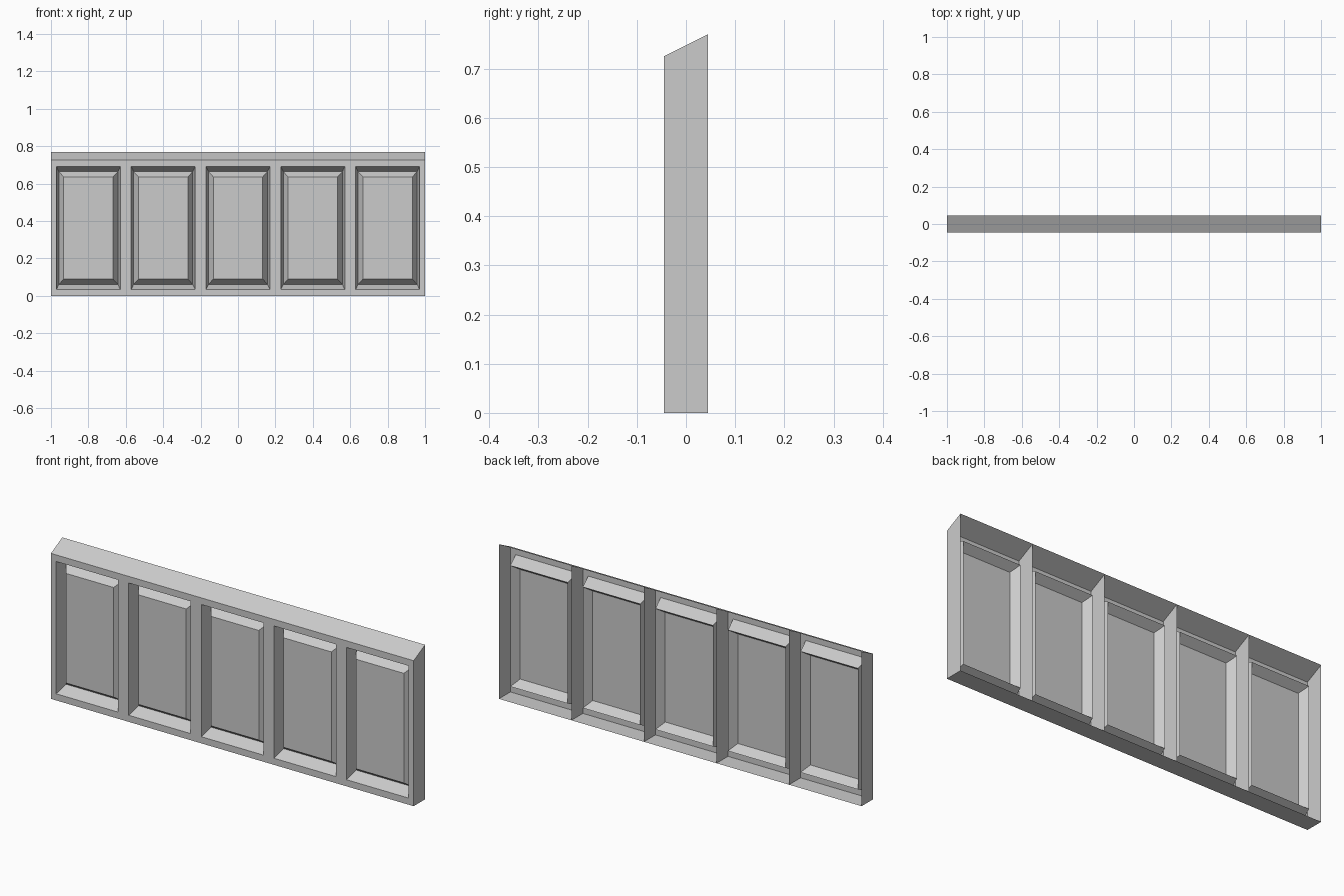
import bpy, bmesh

if "Cube" in bpy.data.objects:
    bpy.data.objects.remove(bpy.data.objects["Cube"])

FRONT, BACK = -0.045, 0.045
Z_FRONT, Z_BACK = 0.725, 0.77
TILE, COUNT = 0.4, 5


def make_object(name, bm):
    bmesh.ops.remove_doubles(bm, verts=bm.verts, dist=1e-5)
    mesh = bpy.data.meshes.new(name)
    bm.to_mesh(mesh)
    bm.free()
    obj = bpy.data.objects.new(name, mesh)
    bpy.context.collection.objects.link(obj)
    return obj


def face(bm, points):
    return bm.faces.new([bm.verts.new(p) for p in points])


def loop(cx, half, y, z0, z1):
    # counter-clockwise rectangle as seen from the front
    return [(cx - half, y, z0), (cx + half, y, z0), (cx + half, y, z1), (cx - half, y, z1)]


# Front sheet: frame, V-shaped groove and raised field for each bay
bm = bmesh.new()
for i in range(COUNT):
    cx = (i - (COUNT - 1) / 2) * TILE
    loops = [
        loop(cx, TILE / 2, FRONT, 0, Z_FRONT),         # bay edge
        loop(cx, 0.171, FRONT, 0.033, 0.692),          # opening
        loop(cx, 0.158, FRONT + 0.06, 0.061, 0.664),   # groove bottom
        loop(cx, 0.132, FRONT + 0.02, 0.090, 0.636),   # raised field
    ]
    for outer, inner in zip(loops, loops[1:]):
        for a in range(4):
            b = (a + 1) % 4
            face(bm, [outer[a], outer[b], inner[b], inner[a]])
    face(bm, loops[-1])
make_object("front_panelling", bm)

# Sloping cap and base, left open at the back
for name, zf, zb, order in (("sloping_cap", Z_FRONT, Z_BACK, 1), ("base", 0, 0, -1)):
    bm = bmesh.new()
    face(bm, [(-1, FRONT, zf), (1, FRONT, zf), (1, BACK, zb), (-1, BACK, zb)][::order])
    make_object(name, bm)

# End walls and thin dividers between the bays
for i in range(COUNT + 1):
    x = -1 + i * TILE
    bm = bmesh.new()
    order = -1 if i == 0 else 1
    face(bm, [(x, FRONT, 0), (x, BACK, 0), (x, BACK, Z_BACK), (x, FRONT, Z_FRONT)][::order])
    make_object("end_wall" if i in (0, COUNT) else "bay_divider", bm)
